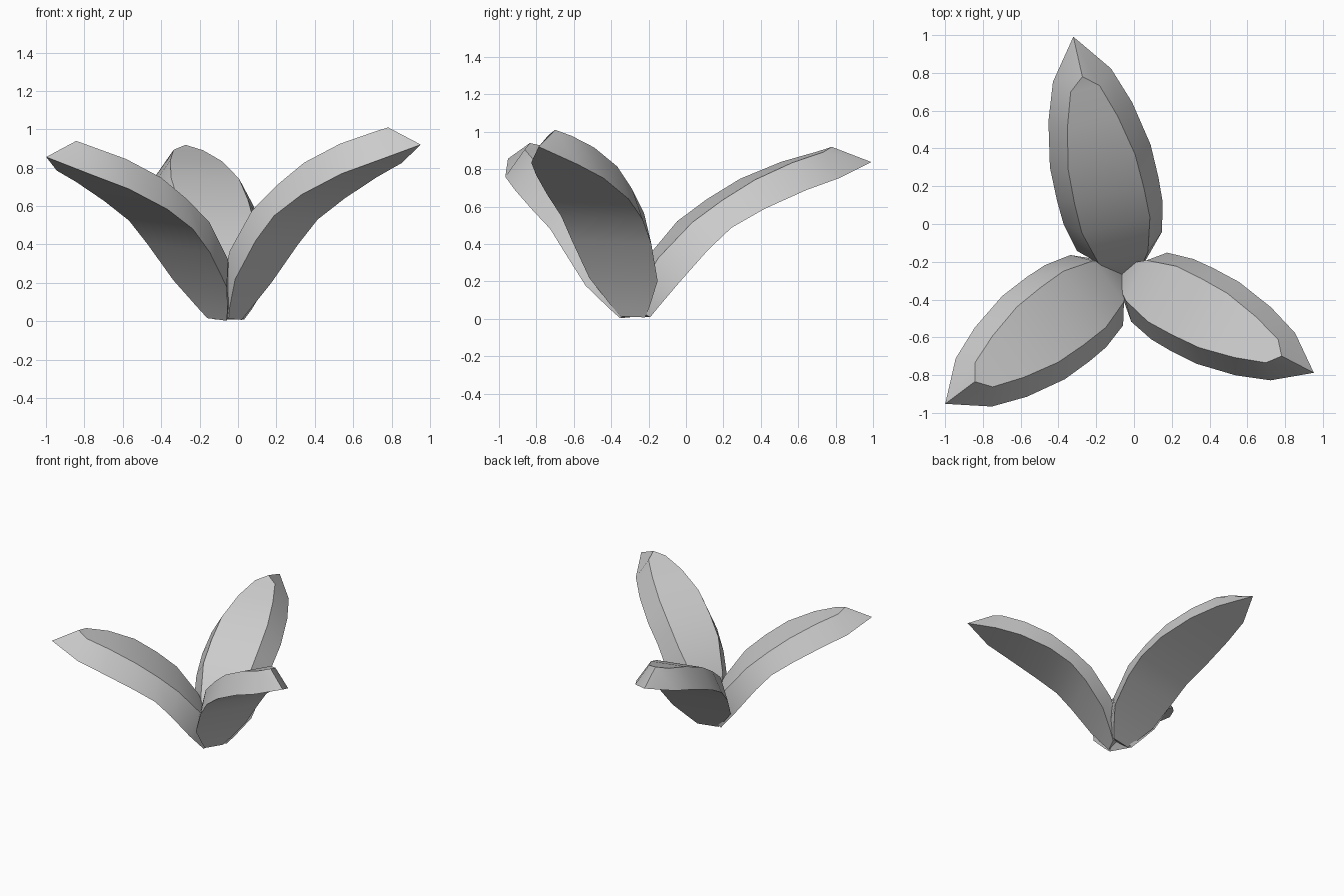
import bpy, bmesh
from mathutils import Vector

cube = bpy.data.objects.get("Cube")
if cube:
    bpy.data.objects.remove(cube, do_unlink=True)

grey = bpy.data.materials.new("plain grey")
grey.use_nodes = True
grey.diffuse_color = (0.6, 0.6, 0.6, 1)
grey.node_tree.nodes["Principled BSDF"].inputs["Base Color"].default_value = grey.diffuse_color

# Leaf stations from base to tip: (reach, height, half width)
UNDERSIDE = [(0, .01, .074), (.03, .07, .118), (.107, .21, .206), (.245, .41, .24),
             (.357, .54, .246), (.517, .65, .244), (.729, .76, .203), (.905, .83, .141),
             (1.09, .92, 0)]
UPPERSIDE = [(-.06, .06, .04), (-.05, .17, .06), (.03, .36, .12), (.185, .57, .165),
             (.33, .70, .168), (.49, .82, .162), (.68, .92, .122), (.84, .98, .07),
             (.898, 1.01, 0)]


def make_leaf(name, base, outward, reach, rise, width, roll):
    """Loft a bevelled leaf: wide underside, narrower upper face."""
    out = Vector((*outward, 0)).normalized()
    side = Vector((-out.y, out.x, roll))
    origin = Vector((*base, 0))
    bm = bmesh.new()

    def place(station, sign):
        r, z, half = station
        p = origin + out * r * reach + side * half * width * sign
        p.z += z * rise
        return bm.verts.new(p)

    rings = [[place(low, -1), place(low, 1), place(high, 1), place(high, -1)]
             for low, high in zip(UNDERSIDE, UPPERSIDE)]
    for a, b in zip(rings, rings[1:]):
        for i in range(4):
            j = (i + 1) % 4
            bm.faces.new((a[i], a[j], b[j], b[i]))
    bm.faces.new(rings[0])
    # Close the pointed tip and orient the faces
    bmesh.ops.remove_doubles(bm, verts=bm.verts, dist=0.0005)
    bmesh.ops.recalc_face_normals(bm, faces=bm.faces)
    mesh = bpy.data.meshes.new(name)
    bm.to_mesh(mesh)
    bm.free()
    mesh.materials.append(grey)
    leaf = bpy.data.objects.new(name, mesh)
    bpy.context.collection.objects.link(leaf)
    bpy.ops.object.select_all(action='DESELECT')
    leaf.select_set(True)
    bpy.context.view_layer.objects.active = leaf
    bpy.ops.object.shade_smooth_by_angle(angle=0.55)


make_leaf("left_leaf", (-.015, -.285), (.885, -.46), 1.0, 1.0, 1.0, -.04)
make_leaf("right_leaf", (-.11, -.285), (-.8, -.6), 1.02, .93, 1.13, -.08)
make_leaf("back_leaf", (-.05, -.21), (-.22, .975), 1.13, .91, 1.12, .015)
